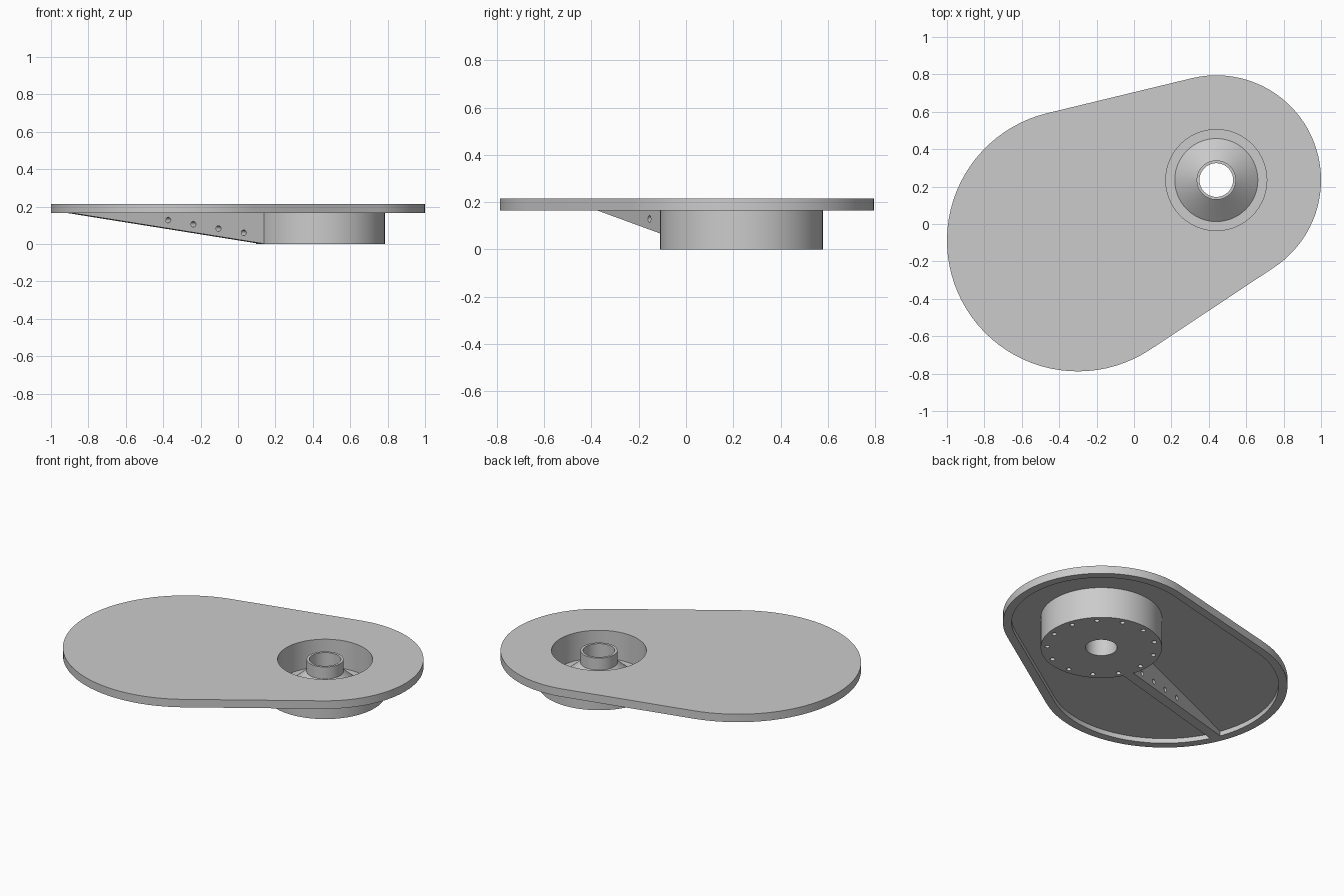
import bpy, bmesh
from math import sin, cos, pi, atan2, acos, hypot, radians
from mathutils import Matrix, Vector

old = bpy.data.objects.get("Cube")
if old:
    bpy.data.objects.remove(old, do_unlink=True)

# Layout
BIG, BIG_R = Vector((-0.30, -0.088)), 0.70
HUB, SMALL_R = Vector((0.44, 0.235)), 0.56
TOP, RIM_Z, CEILING = 0.215, 0.165, 0.195
AXIS = HUB - BIG
ANGLE = atan2(AXIS.y, AXIS.x)
POCKET_R, HUB_R = 0.27, 0.345
SEG = 96

grey = bpy.data.materials.new("light grey")
grey.use_nodes = True
grey.diffuse_color = (0.6, 0.6, 0.6, 1)
grey.node_tree.nodes["Principled BSDF"].inputs["Base Color"].default_value = (0.6, 0.6, 0.6, 1)


def make(name, bm):
    bmesh.ops.recalc_face_normals(bm, faces=bm.faces)
    mesh = bpy.data.meshes.new(name)
    bm.to_mesh(mesh)
    bm.free()
    mesh.materials.append(grey)
    obj = bpy.data.objects.new(name, mesh)
    bpy.context.collection.objects.link(obj)
    return obj


def prism(bm, points, offset):
    """Extrude a planar outline along an offset vector."""
    face = bm.faces.new([bm.verts.new(p) for p in points])
    new = bmesh.ops.extrude_face_region(bm, geom=[face])["geom"]
    moved = [v for v in new if isinstance(v, bmesh.types.BMVert)]
    bmesh.ops.translate(bm, verts=moved, vec=offset)


def slab(name, inset, z0, z1):
    """Two arcs joined by tangent lines."""
    half = acos((BIG_R - SMALL_R) / AXIS.length)
    points = []
    for centre, r, start, span in (
            (HUB, SMALL_R - inset, ANGLE - half, 2 * half),
            (BIG, BIG_R - inset, ANGLE + half, 2 * (pi - half))):
        for i in range(SEG // 2 + 1):
            a = start + span * i / (SEG // 2)
            points.append((centre.x + r * cos(a), centre.y + r * sin(a), z0))
    bm = bmesh.new()
    prism(bm, points, (0, 0, z1 - z0))
    return make(name, bm)


def rods(name, r, depth, matrices, segments):
    bm = bmesh.new()
    for m in matrices:
        bmesh.ops.create_cone(bm, cap_ends=True, segments=segments, radius1=r,
                              radius2=r, depth=depth, matrix=m)
    return make(name, bm)


def cut(obj, cutters):
    for c in cutters:
        mod = obj.modifiers.new("cut", 'BOOLEAN')
        mod.operation, mod.solver, mod.object = 'DIFFERENCE', 'EXACT', c
    bpy.context.view_layer.update()
    deps = bpy.context.evaluated_depsgraph_get()
    mesh = bpy.data.meshes.new_from_object(obj.evaluated_get(deps))
    obj.modifiers.clear()
    obj.data = mesh
    for c in cutters:
        bpy.data.objects.remove(c, do_unlink=True)


# Base plate with a shallow underside recess and a round opening
plate = slab("base_plate", 0, RIM_Z, TOP)
recess = slab("recess_cutter", 0.05, 0.1, CEILING)
opening = rods("opening_cutter", POCKET_R, 0.3,
               [Matrix.Translation((HUB.x, HUB.y, TOP))], SEG)
cut(plate, [recess, opening])

# Hub: cup with a conical foot and a central tube
profile = [(0.09, 0), (HUB_R, 0), (HUB_R, CEILING), (POCKET_R, CEILING),
           (POCKET_R, 0.04), (0.222, 0.04), (0.105, 0.14), (0.105, TOP), (0.09, TOP)]
bm = bmesh.new()
rings = []
for i in range(SEG):
    a = 2 * pi * i / SEG
    rings.append([bm.verts.new((HUB.x + r * cos(a), HUB.y + r * sin(a), z))
                  for r, z in profile])
for i in range(SEG):
    p, q = rings[i], rings[(i + 1) % SEG]
    for j in range(len(profile)):
        k = (j + 1) % len(profile)
        bm.faces.new((p[j], q[j], q[k], p[k]))
hub = make("hub", bm)

# Ring of blind screw holes under the hub
HOLES, RING_R = 13, 0.308
spots = []
for i in range(HOLES):
    a = radians(73) + 2 * pi * i / HOLES
    spots.append(Matrix.Translation((HUB.x + RING_R * cos(a), HUB.y + RING_R * sin(a), 0)))
cut(hub, [rods("screw_hole_cutter", 0.014, 0.2, spots, 16)])

# Tapered rib from hub to rim, with cross holes
out = -AXIS.normalized()
side = Vector((-out.y, out.x))
HALF = 0.032


def on_rib(s, w, z):
    p = HUB + out * s + side * w
    return Vector((p.x, p.y, z))


end = AXIS.length + BIG_R - 0.05
bm = bmesh.new()
prism(bm, [on_rib(s, -HALF, z) for s, z in
           ((0.335, 0.002), (0.345, 0.002), (end, RIM_Z), (end, CEILING), (0.335, CEILING))],
      (side * 2 * HALF).to_3d())
rib = make("support_rib", bm)
turn = side.to_3d().to_track_quat('Z', 'Y').to_matrix().to_4x4()
spots = [Matrix.Translation(on_rib(0.46 + 0.147 * i, 0, 0.06 + 0.0227 * i)) @ turn
         for i in range(4)]
cut(rib, [rods("rib_hole_cutter", 0.015, 0.2, spots, 16)])

# Smooth the curved walls, keep the edges crisp
for obj in (plate, hub, rib):
    bpy.ops.object.select_all(action='DESELECT')
    obj.select_set(True)
    bpy.context.view_layer.objects.active = obj
    bpy.ops.object.shade_smooth_by_angle(angle=radians(30))
